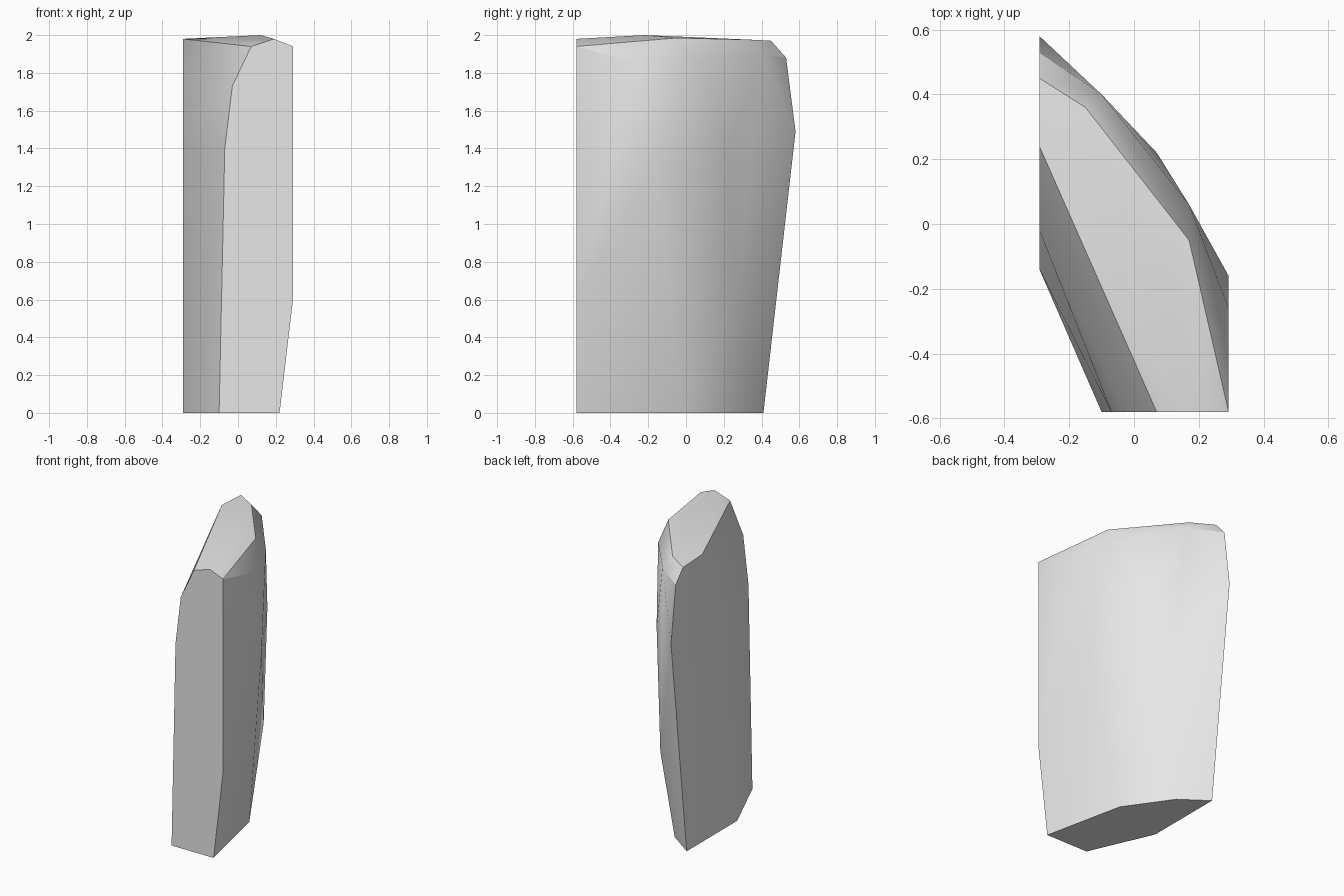
import bpy
import bmesh
import math

cube = bpy.data.objects.get("Cube")
if cube:
    bpy.data.objects.remove(cube, do_unlink=True)

# Flat cut planes that bound the slab
WEST, EAST, FRONT = -0.292, 0.292, -0.58

# Footprint on the ground
footprint = [(0.22, FRONT), (0.1, -0.02), (-0.11, 0.28),
             (WEST, 0.41), (WEST, -0.14), (-0.1, FRONT)]

# Edge profiles on the cut planes
front_profile = [(-0.07, 1.4), (-0.03, 1.73), (0.07, 1.94),
                 (0.19, 1.98), (EAST, 1.94), (EAST, 0.61)]
west_profile = [(-0.02, 1.42), (0.12, 1.78), (0.24, 1.98),
                (0.45, 1.97), (0.53, 1.88), (0.58, 1.49)]
east_profile = [(-0.16, 1.29), (-0.26, 1.86)]

# Bulging back wall, its upper shoulder and the crown
back_wall = [(0.01, 0.265, 0.55), (0.07, 0.22, 1.38)]
shoulder = [(-0.1, 0.4, 1.9), (0.17, 0.06, 1.87)]
crown = [(-0.15, 0.36, 1.975), (0.17, -0.05, 1.985), (0.12, -0.22, 2)]


def gather_points():
    """Place every profile on its own plane."""
    points = [(x, y, 0) for x, y in footprint]
    points += [(x, FRONT, z) for x, z in front_profile]
    points += [(WEST, y, z) for y, z in west_profile]
    points += [(EAST, y, z) for y, z in east_profile]
    return points + back_wall + shoulder + crown


def make_material(name, color):
    material = bpy.data.materials.new(name)
    material.use_nodes = True
    material.diffuse_color = color
    shader = next(node for node in material.node_tree.nodes
                  if node.type == "BSDF_PRINCIPLED")
    shader.inputs["Base Color"].default_value = color
    return material


def make_hull(name, points, material):
    """Wrap the points in a closed faceted skin."""
    bm = bmesh.new()
    for point in points:
        bm.verts.new(point)
    bmesh.ops.convex_hull(bm, input=list(bm.verts))
    loose = [vert for vert in bm.verts if not vert.link_faces]
    bmesh.ops.delete(bm, geom=loose, context="VERTS")
    bmesh.ops.dissolve_limit(bm, angle_limit=math.radians(1),
                             verts=list(bm.verts), edges=list(bm.edges))
    bmesh.ops.recalc_face_normals(bm, faces=list(bm.faces))
    mesh = bpy.data.meshes.new(name)
    bm.to_mesh(mesh)
    bm.free()
    mesh.materials.append(material)
    obj = bpy.data.objects.new(name, mesh)
    bpy.context.collection.objects.link(obj)
    return obj


# Standing rock slab
stone = make_material("pale stone grey", (0.8, 0.8, 0.8, 1))
slab = make_hull("rock_slab", gather_points(), stone)

# Soft facets, crisp main edges
bpy.ops.object.select_all(action="DESELECT")
slab.select_set(True)
bpy.context.view_layer.objects.active = slab
bpy.ops.object.shade_smooth_by_angle(angle=math.radians(30))
